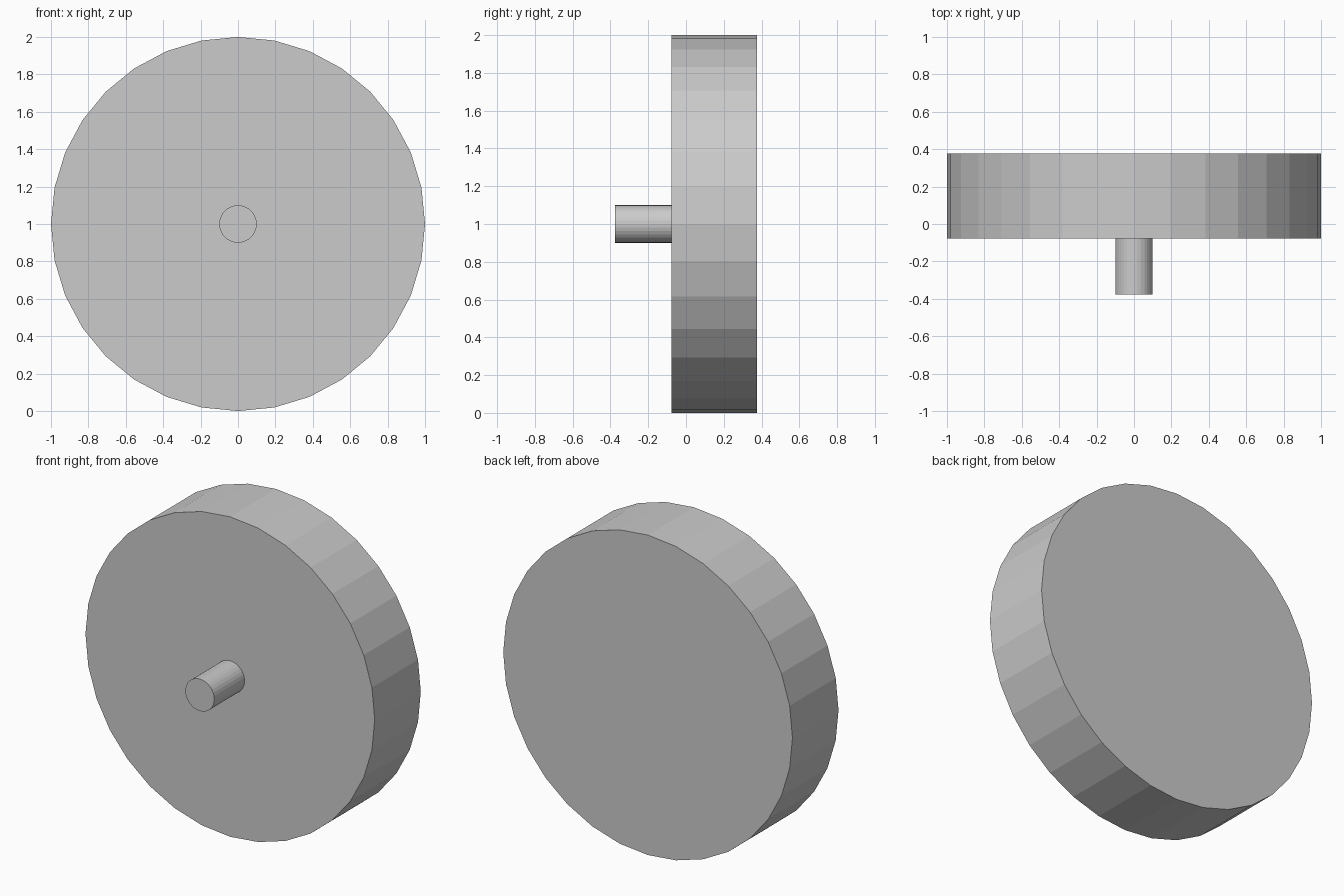
import bpy
from math import pi

if "Cube" in bpy.data.objects:
    bpy.data.objects.remove(bpy.data.objects["Cube"])


def y_cylinder(name, radius, y_front, y_back, sides=32):
    """Flat-faced cylinder lying along the y axis, centred at z = 1."""
    bpy.ops.mesh.primitive_cylinder_add(
        vertices=sides, radius=radius, depth=y_back - y_front,
        location=(0, (y_front + y_back) / 2, 1), rotation=(pi / 2, 0, 0))
    obj = bpy.context.object
    obj.name = name
    bpy.ops.object.transform_apply(location=False, rotation=True, scale=True)
    return obj


# Large faceted wheel disc
y_cylinder("wheel_disc", 1.0, -0.078, 0.377)

# Short axle pin on the front face
y_cylinder("axle_pin", 0.1, -0.377, -0.078)
